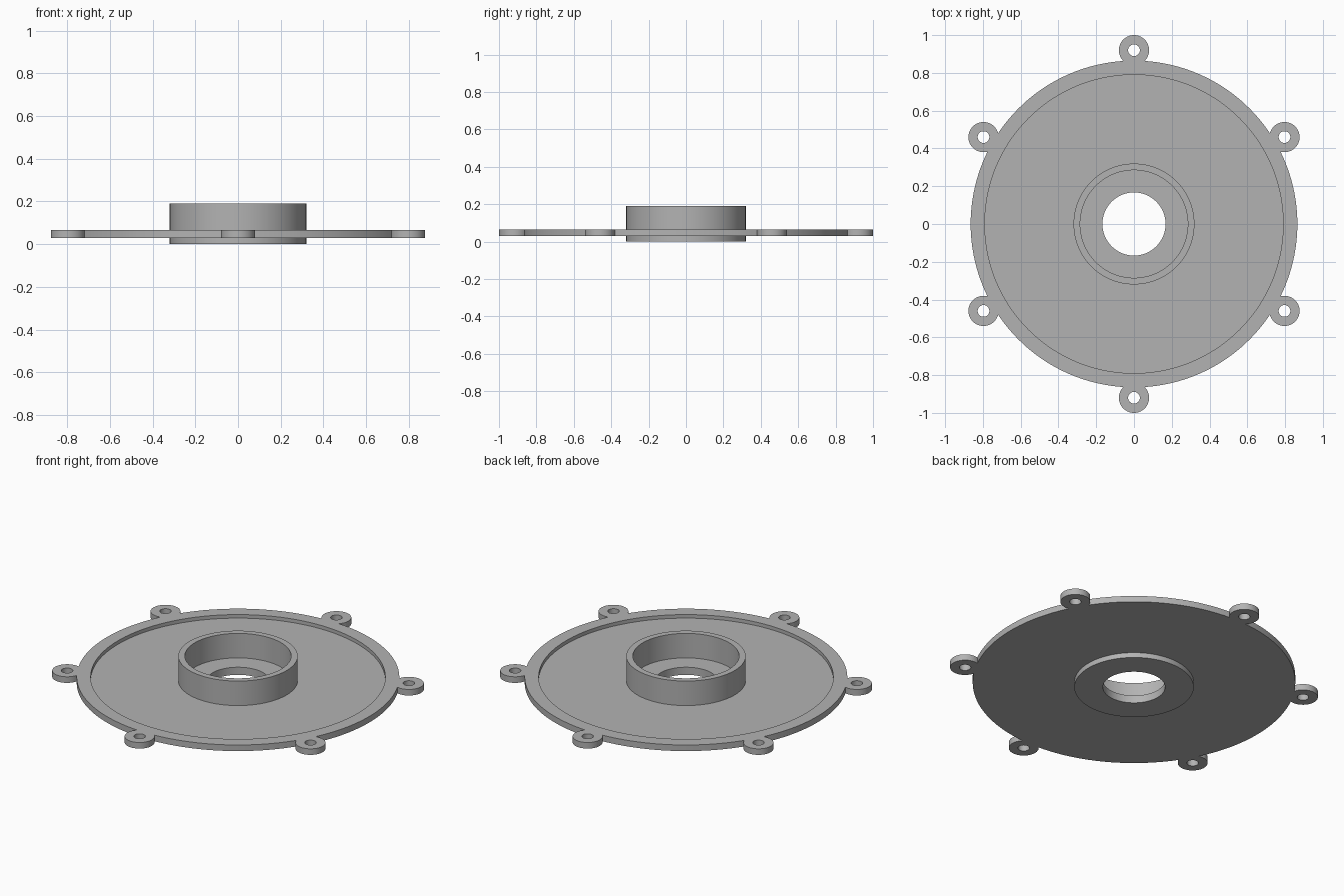
import bpy, bmesh
from math import pi, cos, sin, acos

cube = bpy.data.objects.get("Cube")
if cube:
    bpy.data.objects.remove(cube, do_unlink=True)

SEGMENTS = 144
PLATE_R, RECESS_R = 0.865, 0.79
LUG_DIST, LUG_R, LUG_HOLE_R = 0.92, 0.08, 0.031
HUB_R, POCKET_R, BORE_R = 0.32, 0.285, 0.167
PLATE_BOTTOM, FLOOR, RIM_TOP, HUB_TOP = 0.03, 0.045, 0.066, 0.19

grey = bpy.data.materials.new("plain grey")
grey.use_nodes = True
grey.diffuse_color = (0.45, 0.45, 0.45, 1)
grey.node_tree.nodes["Principled BSDF"].inputs["Base Color"].default_value = grey.diffuse_color


def arc(cx, cy, r, start, end, n):
    """Points on an arc, without its last point."""
    return [(cx + r * cos(start + (end - start) * i / n),
             cy + r * sin(start + (end - start) * i / n)) for i in range(n)]


def finish(obj):
    """Weld, fix normals, colour and smooth a part."""
    bm = bmesh.new()
    bm.from_mesh(obj.data)
    bmesh.ops.remove_doubles(bm, verts=bm.verts, dist=0.0001)
    bmesh.ops.recalc_face_normals(bm, faces=bm.faces)
    bm.to_mesh(obj.data)
    bm.free()
    obj.data.materials.clear()
    obj.data.materials.append(grey)
    bpy.ops.object.select_all(action="DESELECT")
    obj.select_set(True)
    bpy.context.view_layer.objects.active = obj
    bpy.ops.object.shade_smooth_by_angle(angle=pi / 6)


def extruded_outline(name, loops, bottom, top):
    """Solid from a filled 2D outline with holes."""
    curve = bpy.data.curves.new(name, "CURVE")
    curve.dimensions = "2D"
    curve.fill_mode = "BOTH"
    curve.extrude = (top - bottom) / 2
    for loop in loops:
        spline = curve.splines.new("POLY")
        spline.points.add(len(loop) - 1)
        for point, (x, y) in zip(spline.points, loop):
            point.co = (x, y, 0, 1)
        spline.use_cyclic_u = True
    temp = bpy.data.objects.new(name + " outline", curve)
    bpy.context.collection.objects.link(temp)
    graph = bpy.context.evaluated_depsgraph_get()
    mesh = bpy.data.meshes.new_from_object(temp.evaluated_get(graph))
    bpy.data.objects.remove(temp, do_unlink=True)
    obj = bpy.data.objects.new(name, mesh)
    bpy.context.collection.objects.link(obj)
    for v in mesh.vertices:
        v.co.z += (top + bottom) / 2
    finish(obj)


def lathe(name, profile):
    """Spin a radius/height profile about z."""
    bm = bmesh.new()
    verts = [bm.verts.new((r, 0, z)) for r, z in profile]
    edges = [bm.edges.new(pair) for pair in zip(verts, verts[1:])]
    bmesh.ops.spin(bm, geom=verts + edges, cent=(0, 0, 0), axis=(0, 0, 1),
                   angle=2 * pi, steps=SEGMENTS, use_merge=False)
    mesh = bpy.data.meshes.new(name)
    bm.to_mesh(mesh)
    bm.free()
    obj = bpy.data.objects.new(name, mesh)
    bpy.context.collection.objects.link(obj)
    finish(obj)


# Rim outline: plate arcs alternating with six lug arcs, each lug drilled
along = (PLATE_R**2 + LUG_DIST**2 - LUG_R**2) / (2 * LUG_DIST)
plate_half = acos(along / PLATE_R)
lug_half = acos((along - LUG_DIST) / LUG_R)
outline, holes = [], []
for i in range(6):
    a = pi / 6 + i * pi / 3
    cx, cy = LUG_DIST * cos(a), LUG_DIST * sin(a)
    outline += arc(cx, cy, LUG_R, a - lug_half, a + lug_half, 32)
    outline += arc(0, 0, PLATE_R, a + plate_half, a + pi / 3 - plate_half, 24)
    holes.append(arc(cx, cy, LUG_HOLE_R, 0, 2 * pi, 32))
recess = arc(0, 0, RECESS_R, 0, 2 * pi, SEGMENTS)
extruded_outline("rim_with_lugs", [outline, recess] + holes, PLATE_BOTTOM, RIM_TOP)

# Recessed floor, raised hub with pocket, through bore and lower boss
lathe("floor_and_hub", [
    (RECESS_R, FLOOR), (HUB_R, FLOOR), (HUB_R, HUB_TOP), (POCKET_R, HUB_TOP),
    (POCKET_R, FLOOR), (BORE_R, FLOOR), (BORE_R, 0), (HUB_R, 0),
    (HUB_R, PLATE_BOTTOM), (RECESS_R, PLATE_BOTTOM), (RECESS_R, FLOOR)])
